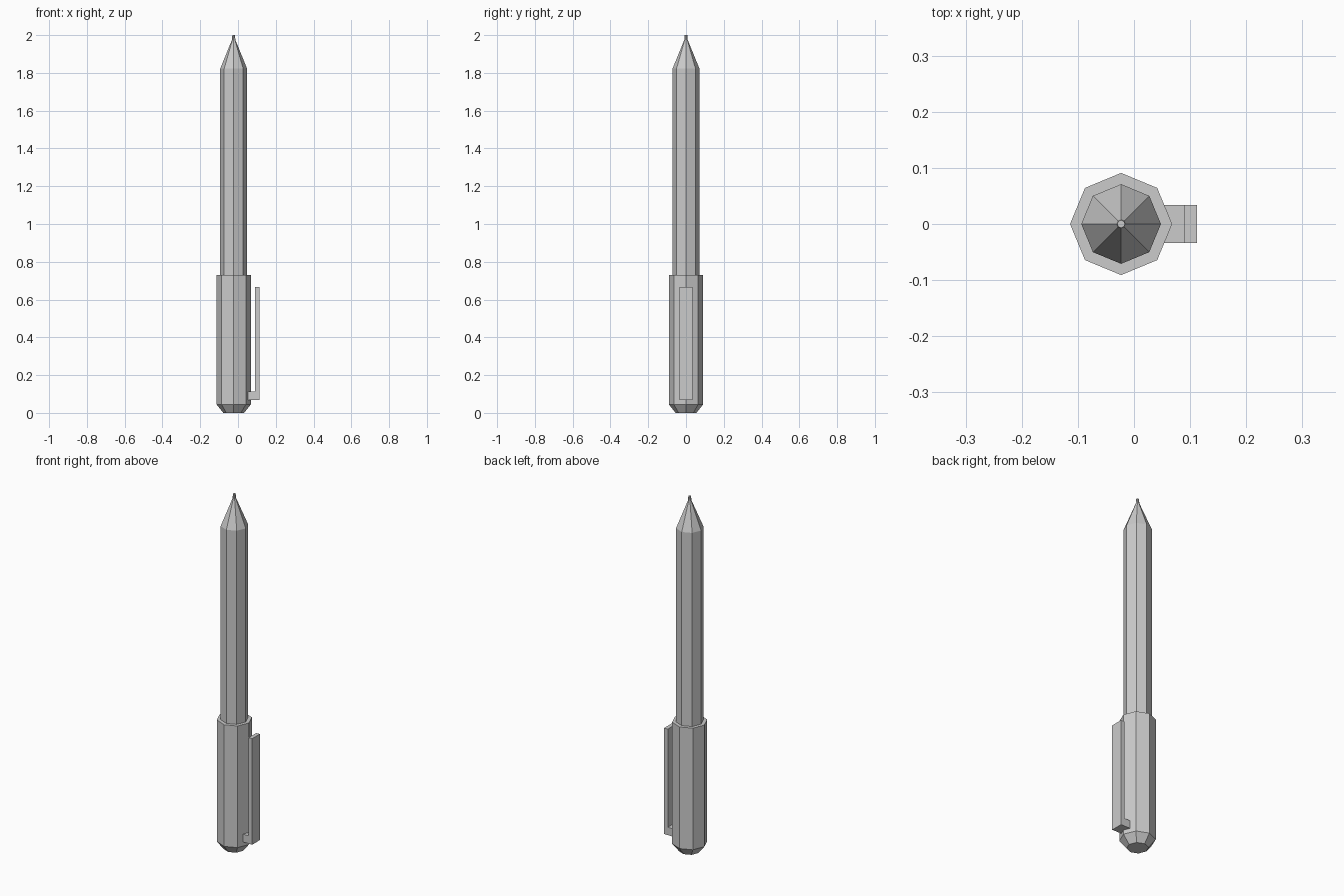
import bpy, bmesh, math

if "Cube" in bpy.data.objects:
    bpy.data.objects.remove(bpy.data.objects["Cube"])

CX = -0.023   # pen axis
SIDES = 8


def make_object(name, bm):
    bmesh.ops.recalc_face_normals(bm, faces=bm.faces)
    mesh = bpy.data.meshes.new(name)
    bm.to_mesh(mesh)
    bm.free()
    obj = bpy.data.objects.new(name, mesh)
    bpy.context.collection.objects.link(obj)
    return obj


def turned(name, profile):
    """Octagonal solid from (radius, z) rings, capped at both ends."""
    bm = bmesh.new()
    rings = []
    for r, z in profile:
        rings.append([bm.verts.new((CX + r * math.cos(2 * math.pi * i / SIDES),
                                    r * math.sin(2 * math.pi * i / SIDES), z))
                      for i in range(SIDES)])
    for a, b in zip(rings, rings[1:]):
        for i in range(SIDES):
            j = (i + 1) % SIDES
            bm.faces.new((a[i], a[j], b[j], b[i]))
    bm.faces.new(rings[0])
    bm.faces.new(rings[-1])
    return make_object(name, bm)


def extruded(name, outline, half_width):
    """Solid from an (x, z) outline, extruded across y."""
    bm = bmesh.new()
    face = bm.faces.new([bm.verts.new((x, -half_width, z)) for x, z in outline])
    new = bmesh.ops.extrude_face_region(bm, geom=[face])["geom"]
    verts = [g for g in new if isinstance(g, bmesh.types.BMVert)]
    bmesh.ops.translate(bm, verts=verts, vec=(0, 2 * half_width, 0))
    return make_object(name, bm)


# Barrel with tapered nib section and small writing point
turned("barrel", [(0.071, 0.72), (0.071, 1.823), (0.009, 1.975), (0.007, 2.0)])

# Cap with chamfered end
turned("cap", [(0.055, 0.0), (0.091, 0.045), (0.091, 0.731)])

# L-shaped pocket clip, rooted in the cap
extruded("pocket_clip", [(0.053, 0.069), (0.1125, 0.069), (0.1125, 0.667),
                         (0.09, 0.667), (0.09, 0.113), (0.053, 0.113)], 0.034)
